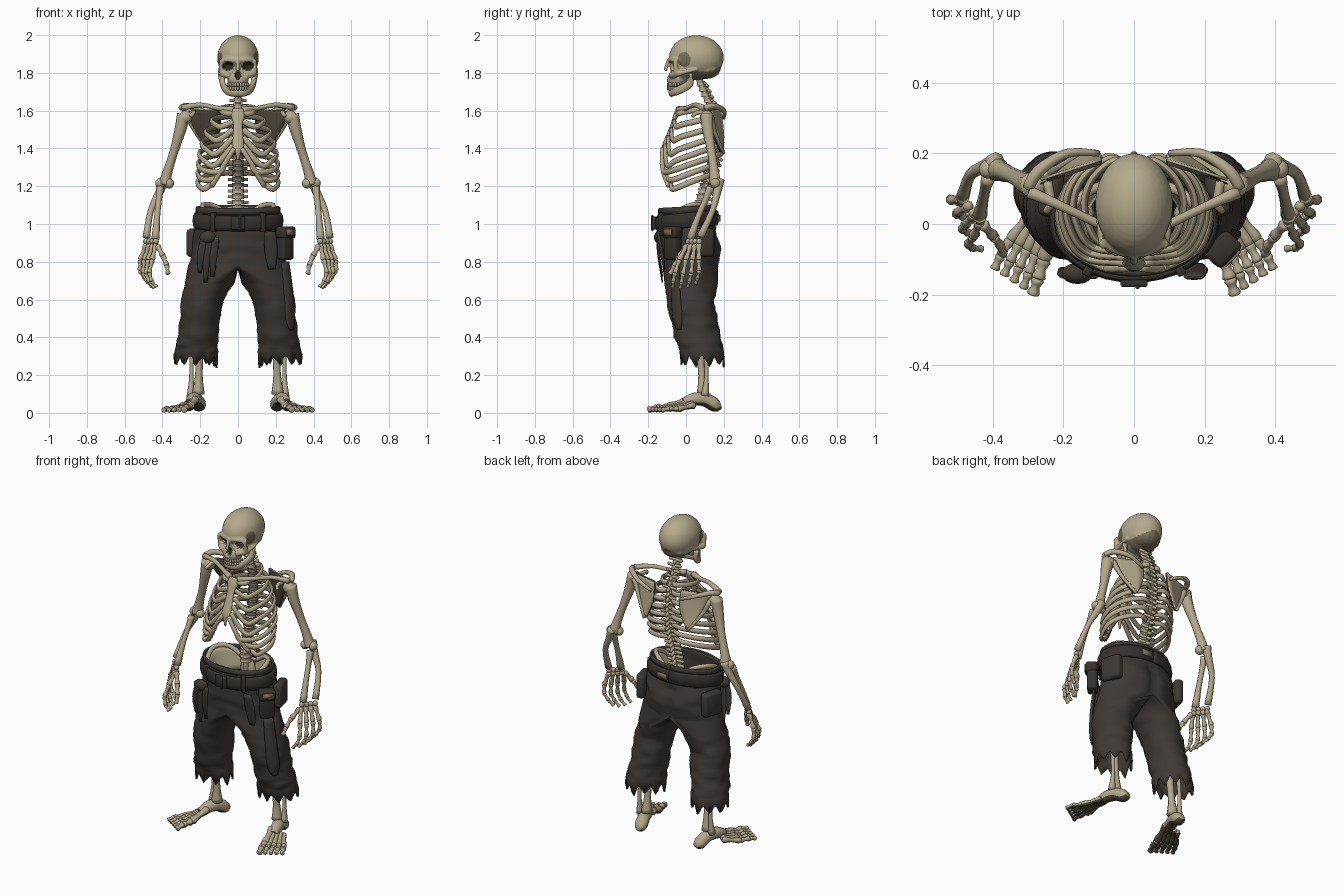
import bpy, bmesh, random
from math import sin, cos, pi, sqrt, exp
from mathutils import Vector, Matrix, Euler, noise

random.seed(4)
if "Cube" in bpy.data.objects:
    bpy.data.objects.remove(bpy.data.objects["Cube"])
bm = bmesh.new()  # shared workspace, emptied after every part

def material(name, *rgb):
    m = bpy.data.materials.new(name)
    m.use_nodes = True
    m.diffuse_color = (*rgb, 1)
    m.node_tree.nodes["Principled BSDF"].inputs["Base Color"].default_value = (*rgb, 1)
    return m

BONE, STAIN = material("bone", .46, .40, .265), material("stained bone", .19, .155, .10)
GRIME, HOLLOW = material("grimy bone", .075, .06, .042), material("hollow", .03, .024, .018)
CLOTH, LEATHER = material("dark cloth", .05, .041, .035), material("dark leather", .038, .031, .026)
WORN = material("worn leather", .19, .155, .105)

def finish(name, *mats, mirror=False, thick=0, bevel=0, paint=None):
    bmesh.ops.recalc_face_normals(bm, faces=bm.faces)
    bm.normal_update()
    for f in bm.faces:
        f.material_index = int(paint(f.calc_center_median(), f.normal)) if paint else 0
    me = bpy.data.meshes.new(name)
    bm.to_mesh(me)
    bm.clear()
    for m in mats:
        me.materials.append(m)
    me.shade_smooth()
    ob = bpy.data.objects.new(name, me)
    bpy.context.scene.collection.objects.link(ob)
    if mirror:
        ob.modifiers.new("mirror", 'MIRROR')
    if thick:
        ob.modifiers.new("thickness", 'SOLIDIFY').thickness = thick
    if bevel:
        mod = ob.modifiers.new("bevel", 'BEVEL')
        mod.width, mod.segments = bevel, 2
    return ob

def spline(pts, sub):
    pts = [Vector(p) for p in pts]
    out, last = [], len(pts) - 1
    for i in range(last):
        a, b, c, d = pts[max(i - 1, 0)], pts[i], pts[i + 1], pts[min(i + 2, last)]
        for t in (k / sub for k in range(sub)):
            out.append((b * 2 + (c - a) * t + (a * 2 - b * 5 + c * 4 - d) * t * t + (b * 3 - a - c * 3 + d) * t ** 3) / 2)
    return out + [pts[-1]]

def bridge(a, b, closed):
    n = len(a)
    for k in range(n if closed else n - 1):
        bm.faces.new((a[k], a[(k + 1) % n], b[(k + 1) % n], b[k]))

def sweep(pts, radii, sides=8, flat=1, up=None, sub=3):
    radii = radii if isinstance(radii, list) else [radii] * len(pts)
    path = spline([(*p, r) for p, r in zip(pts, radii)], sub)
    pos = [v.xyz for v in path]
    up = up or ((0, -1, 0) if abs((pos[-1] - pos[0]).normalized().z) > .8 else (0, 0, 1))
    rings = []
    for i, v in enumerate(path):
        t = (pos[min(i + 1, len(pos) - 1)] - pos[max(i - 1, 0)]).normalized()
        side = t.cross(Vector(up)).normalized()
        nor = side.cross(t) * flat
        rings.append([bm.verts.new(pos[i] + v.w * (side * cos(a) + nor * sin(a)))
                      for a in (2 * pi * k / sides for k in range(sides))])
    for a, b in zip(rings, rings[1:]):
        bridge(a, b, True)
    bm.faces.new(rings[0])
    bm.faces.new(rings[-1])

def ball(loc, size, u=14, v=10):
    size = size if isinstance(size, tuple) else (size,) * 3
    place = Matrix.LocRotScale(Vector(loc), None, Vector(size))
    bmesh.ops.create_uvsphere(bm, u_segments=u, v_segments=v, radius=1, matrix=place)

def box(loc, size, turn=0):
    bmesh.ops.create_cube(bm, size=1, matrix=Matrix.LocRotScale(Vector(loc), Euler((0, 0, turn)), Vector(size)))

def sheet(rail_a, rail_b, steps=4, shift=0):
    a, b, off = spline(rail_a, 4), spline(rail_b, 4), Vector((0, shift, 0))
    rows = [[bm.verts.new(p.lerp(q, s / steps) + off) for p, q in zip(a, b)] for s in range(steps + 1)]
    for r, s in zip(rows, rows[1:]):
        bridge(r, s, False)

def mix(a, b, t):
    return Vector(a).lerp(Vector(b), t)

def chain(pts, r):  # knobbed bones joined end to end
    for a, b in zip(pts, pts[1:]):
        sweep([mix(a, b, t) for t in (0, .12, .5, .88, 1)], [r, r * 1.35, r * .85, r * 1.3, r], sides=7, sub=2)
        r *= .9

# skull: fused volumes, then sockets pressed in
ball((0, .055, 1.88), (.11, .145, .119), 32, 20)
ball((0, .1, 1.825), (.088, .085, .058))
ball((0, -.045, 1.868), (.093, .052, .027))
ball((0, -.025, 1.825), (.088, .06, .06))
ball((0, -.05, 1.765), (.058, .053, .046))
sweep([(0, -.09, 1.87), (0, -.105, 1.83), (0, -.108, 1.81)], .011)
for s in (-1, 1):
    sweep([(s * .04, -.08, 1.785), (s * .082, -.05, 1.795), (s * .096, 0, 1.805), (s * .095, .06, 1.82)], [.018, .018, .011, .01])
    sweep([(s * .086, -.058, 1.87), (s * .088, -.052, 1.8)], .014)
skull = finish("skull", BONE)
mod = skull.modifiers.new("fuse", 'REMESH')
mod.mode, mod.voxel_size = 'VOXEL', .005
fused = bpy.data.meshes.new_from_object(skull.evaluated_get(bpy.context.evaluated_depsgraph_get()))
bpy.data.objects.remove(skull)
pits = [(-.052, 1.836, .033, .024, .06), (.052, 1.836, .033, .024, .06), (0, 1.785, .017, .025, .04)]

def pit_depth(p):
    near = [(1 - ((p.x - x) / rx) ** 2 - ((p.z - z) / rz) ** 2, depth) for x, z, rx, rz, depth in pits]
    return max(depth * sqrt(max(d, 0)) for d, depth in near) if p.y < -.02 else 0

def skull_paint(c, n):
    temple = abs(c.x) > .06 and ((c.y + .01) / .035) ** 2 + ((c.z - 1.87) / .04) ** 2 < 1
    nape = c.y > .04 and c.z < 1.82 + .03 * (1 - abs(c.x) / .06)
    return 2 if c.y < 0 and any(((c.x - x) / rx) ** 2 + ((c.z - z) / rz) ** 2 < .85 for x, z, rx, rz, d in pits) else temple or nape

bm.from_mesh(fused)
for _ in range(3):
    bmesh.ops.smooth_vert(bm, verts=bm.verts, factor=.5, use_axis_x=True, use_axis_y=True, use_axis_z=True)
for v in bm.verts:
    v.co.y += pit_depth(v.co)
finish("skull", BONE, STAIN, HOLLOW, paint=skull_paint)

# jaw and teeth
half = [(.088, .025, 1.8), (.082, .02, 1.745), (.066, -.03, 1.712), (.038, -.068, 1.7)]
sweep(half + [(0, -.078, 1.698)] + [(-x, y, z) for x, y, z in half[::-1]],
      [.01, .013, .013, .014, .015, .014, .013, .013, .01], flat=1.7, up=(0, 0, 1))
finish("jaw", BONE)
for a in (k * .26 for k in range(-6, 7)):
    for z in (1.738, 1.718):
        ball((.053 * sin(a), -.04 - .055 * cos(a), z), (.008, .007, .012), 8, 6)
finish("teeth", BONE)

# spine
curve = [(1.8, .06), (1.74, .08), (1.6, .14), (1.48, .155), (1.36, .147), (1.2, .1), (1.1, .075), (.9, .09)]

def spine_y(z):
    return next(ya + (yb - ya) * (za - z) / (za - zb) for (za, ya), (zb, yb) in zip(curve, curve[1:]) if z >= zb)

sweep([(0, y, z) for z, y in curve], .017)
for i in range(24):
    z = 1.745 - .03 * i
    y, s = spine_y(z), .024 + .0005 * i
    sweep([(0, y, z + .013), (0, y, z), (0, y, z - .013)], [s, s * .85, s], sides=10, sub=2)
    sweep([(0, y + s * .6, z), (0, y + s + .018, z - .02)], [.013, .009], sides=6, sub=1)
    sweep([(-s - .02, y + .022, z), (s + .02, y + .022, z)], .009, sides=6, sub=1)
ball((0, .1, .98), (.05, .025, .08))
finish("spine", BONE, STAIN, paint=lambda c, n: 1.2 < c.z < 1.6 and n.y < -.2)

# rib cage
def chest_y(z):
    return max(-.122, -.04 - .38 * (1.6 - z))

sweep([(0, chest_y(z) - .005, z) for z in (1.61, 1.575, 1.53, 1.47, 1.41, 1.385, 1.34)],
      [.03, .038, .025, .028, .032, .016, .007], flat=.35, up=(0, 1, 0))
finish("sternum", BONE)
for i in range(8):
    zb, f, end_z = 1.62 - .05 * i, min(1, .3 + .2 * i), 1.585 - .042 * i
    w = .215 * (1 - .55 * (1 - i / 7) ** 3)
    yb, yf = spine_y(zb) + .015, chest_y(end_z)
    pts = [(.02, yb, zb), (.4 * w, yb + .02, zb)]
    pts += [(e * w, yb + (yf - yb) * t, zb - drop * f) for e, t, drop in ((.82, .13, .02), (1, .45, .05), (.87, .8, .085))]
    if i < 5:
        pts += [(.5 * w + .02, yf + .008, zb - .11 * f), (.025, yf, end_z)]
    else:
        k = i - 5
        pts += [(.1 + .022 * k, -.118 + .02 * k, 1.275 - .033 * k), (.075 + .022 * k, -.124 + .015 * k, 1.31 - .038 * k)]
    sweep(pts, .0105, flat=1.5, up=(0, 0, 1), sub=4)
sweep([(.02, -.122, 1.4), (.07, -.126, 1.32), (.105, -.113, 1.255), (.14, -.09, 1.2)], .013)
finish("ribs", BONE, STAIN, mirror=True, paint=lambda c, n: n.x * c.x + n.y * (c.y - .04) < -.35 * Vector((c.x, c.y - .04)).length)

# shoulder girdle
sweep([(.025, -.04, 1.605), (.1, 0, 1.612), (.2, .048, 1.63), (.295, .09, 1.615)], [.019, .013, .013, .018])
finish("collar_bones", BONE, mirror=True)
inner = [(.095, .185, 1.61), (.095, .2, 1.5), (.14, .2, 1.38)]
outer = [(.265, .13, 1.6), (.24, .14, 1.52), (.16, .195, 1.38)]
sheet(inner, outer)
sweep([(.1, .2, 1.56), (.19, .2, 1.6), (.27, .15, 1.625), (.3, .1, 1.615)], [.009, .013, .017, .016])
sweep([(.245, .12, 1.59), (.235, .06, 1.59), (.25, .035, 1.57)], [.014, .012, .01])
sweep([(.265, .13, 1.57), (.22, .155, 1.48), (.15, .2, 1.375)], [.019, .011, .009])
finish("shoulder_blades", BONE, mirror=True, thick=.008)
sheet(inner, outer, shift=-.014)
finish("shoulder_blade_fronts", GRIME, mirror=True, thick=.004)

# arms
ball((.278, .11, 1.565), .037)
sweep([(.287, .11, 1.58), (.305, .115, 1.5), (.34, .135, 1.38), (.375, .15, 1.27), (.388, .155, 1.21)],
      [.036, .031, .023, .026, .035], sides=10)
for p in ((.365, .145, 1.215), (.412, .155, 1.215)):
    ball(p, .027)
sweep([(.39, .178, 1.235), (.415, .165, 1.17), (.462, .14, 1.07), (.485, .075, .93)], [.026, .022, .016, .02])
sweep([(.412, .13, 1.195), (.42, .1, 1.12), (.428, .065, 1.04), (.437, .022, .92)], [.021, .016, .016, .022])
finish("arms", BONE, mirror=True)

# hands
for t in (k / 3 for k in range(4)):
    for z in (.908, .885):
        ball(mix((.435, .012, z), (.487, .07, z), t), .016, 8, 6)
    low = .02 * sin(pi * (t * 3 + .6) / 4)
    chain([mix((.435, .005, .89), (.488, .068, .89), t), mix((.455, -.035, .81), (.518, .068, .81), t),
           mix((.47, -.058, .75 - low), (.52, .07, .76 - low), t), mix((.457, -.068, .705 - low), (.495, .062, .72 - low), t),
           mix((.43, -.07, .675 - low), (.465, .05, .69 - low), t)], .0118)
chain([(.428, 0, .885), (.397, -.035, .83), (.377, -.062, .78), (.37, -.085, .735)], .013)
finish("hands", BONE, mirror=True)

# pelvis
crest = [(.04, .115, 1.04), (.125, .095, 1.095), (.185, .03, 1.1), (.178, -.05, 1.06), (.145, -.085, 1)]
sheet(crest, [(.04, .1, .97), (.09, .09, .95), (.13, .03, .93), (.13, -.03, .92), (.1, -.06, .92)])
sweep(crest, .014)
finish("pelvis", BONE, mirror=True, thick=.01)

# legs and feet
chain([(.14, .03, .9), (.2, .045, .5)], .026)
sweep([(.2, .05, .5), (.203, .07, .36), (.207, .085, .2), (.21, .09, .1)], [.036, .023, .02, .034])
sweep([(.24, .085, .47), (.245, .105, .3), (.247, .108, .18), (.25, .1, .09)], [.015, .012, .012, .022])
finish("legs", BONE, mirror=True)
sweep([(.2, .182, .045), (.205, .155, .042), (.22, .1, .07), (.24, .04, .072), (.255, -.01, .055)],
      [.022, .037, .036, .034, .024], sides=12)
for t in (k / 4 for k in range(5)):
    chain([mix((.225, .02, .072), (.285, .045, .04), t), mix((.255, -.1, .03), (.35, -.045, .02), t),
           mix((.272, -.155, .028), (.378, -.09, .022), t), mix((.287, -.2, .016), (.395, -.128, .014), t)], .014 if t else .018)
finish("feet", BONE, GRIME, mirror=True, paint=lambda c, n: n.z < -.3)

# trousers: hip rows split into leg rings, ending in a torn hem
N = 24
ARC = [pi * k / N for k in range(2 * N)]
hips = [(1.08, .214, -.14, .14), (1.0, .226, -.14, .155), (.92, .238, -.135, .178), (.85, .248, -.13, .185), (.78, .258, -.12, .172)]
shins = [(.69, .152, .128, .03, .135), (.6, .188, .115, .03, .127), (.5, .2, .106, .04, .124),
         (.4, .21, .104, .062, .122), (.33, .215, .108, .08, .117)]

def crease(x, y, z, cx, cy):
    p = Vector((x, y, z))
    n = .012 * noise.noise(p * 7) + .01 * noise.noise(Vector((x * 12, y * 12, z * 28)))
    p += Vector((x - cx, y - cy, 0)).normalized() * n
    p.y -= .025 * exp(-(x / .03) ** 2) if y > .08 and .76 < z < .96 else 0
    return bm.verts.new(p)

rows = []
for z, w, f, b in spline(hips, 4):
    cy, d = (f + b) / 2, (b - f) / 2
    rows.append([crease(w * sin(a), cy - d * cos(a), z, 0, cy) for a in ARC[:N + 1]])
for a, b in zip(rows, rows[1:]):
    bridge(a, b, False)
ring = rows[-1] + [bm.verts.new((0, cy - d * cos(a), z + .02 * sin(a))) for a in ARC[N + 1:]]
for z, cx, rx, cy, ry in spline(shins, 5):
    below = [crease(cx + rx * sin(a), cy - ry * cos(a), z, cx, cy) for a in ARC]
    bridge(ring, below, True)
    ring = below
tears = [abs((k * .21 % 1) * 2 - 1) * random.uniform(.6, 1) for k in range(2 * N)]
bridge(ring, [bm.verts.new(v.co + Vector((v.co.x * .02, .005, -.02 - .08 * t))) for v, t in zip(ring, tears)], True)
finish("trousers", CLOTH, mirror=True, thick=.01)

# waistband, belt and buckle
for name, mat, w, d, z, tilt, r, flat in (("waistband", CLOTH, .217, .145, 1.075, .008, .009, 2),
                                          ("belt", LEATHER, .228, .158, 1.018, .015, .013, 3.2)):
    sweep([(w * sin(a), .005 + d * cos(a), z + tilt * cos(a)) for a in (pi * k / 18 for k in range(37))], r, flat=flat, up=(0, 0, 1), sub=1)
    finish(name, mat)
box((0, -.168, 1.005), (.075, .02, .07))
box((.01, -.178, 1.005), (.012, .012, .085))
for x in (-.13, .13):
    box((x, -.13, 1.01), (.025, .035, .1), x * 4)
finish("buckle_and_loops", LEATHER, bevel=.005)

# pouches and worn patches
box((.25, -.07, .895), (.085, .06, .17), .8)
box((.252, -.072, .955), (.095, .07, .065), .8)
finish("hip_pouch", LEATHER, bevel=.015)
box((.279, -.098, .957), (.06, .008, .035), .8)
box((.045, .174, 1.03), (.07, .008, .035), -.1)
finish("worn_patches", WORN)
box((.235, .085, .9), (.055, .13, .15), .25)
finish("side_pockets", CLOTH, mirror=True, bevel=.02)

# hanging rags
ball((-.16, -.14, .93), (.045, .03, .035))
for x, low in ((-.195, .74), (-.165, .69), (-.13, .72)):
    sweep([(x * .9, -.15, .93), (x, -.145, .84), (x * 1.04, -.125, low)], [.018, .022, .01], flat=.35, up=(0, 1, 0))
sweep([(.17, -.15, .96), (.175, -.13, .86), (.18, -.115, .76)], [.03, .035, .02], flat=.3, up=(0, 1, 0))
sweep([(.25, -.055, .8), (.268, -.055, .64), (.278, -.045, .5), (.283, -.035, .44)], [.03, .035, .036, .015], flat=.35, up=(.7, -.7, 0))
finish("rags", CLOTH)
